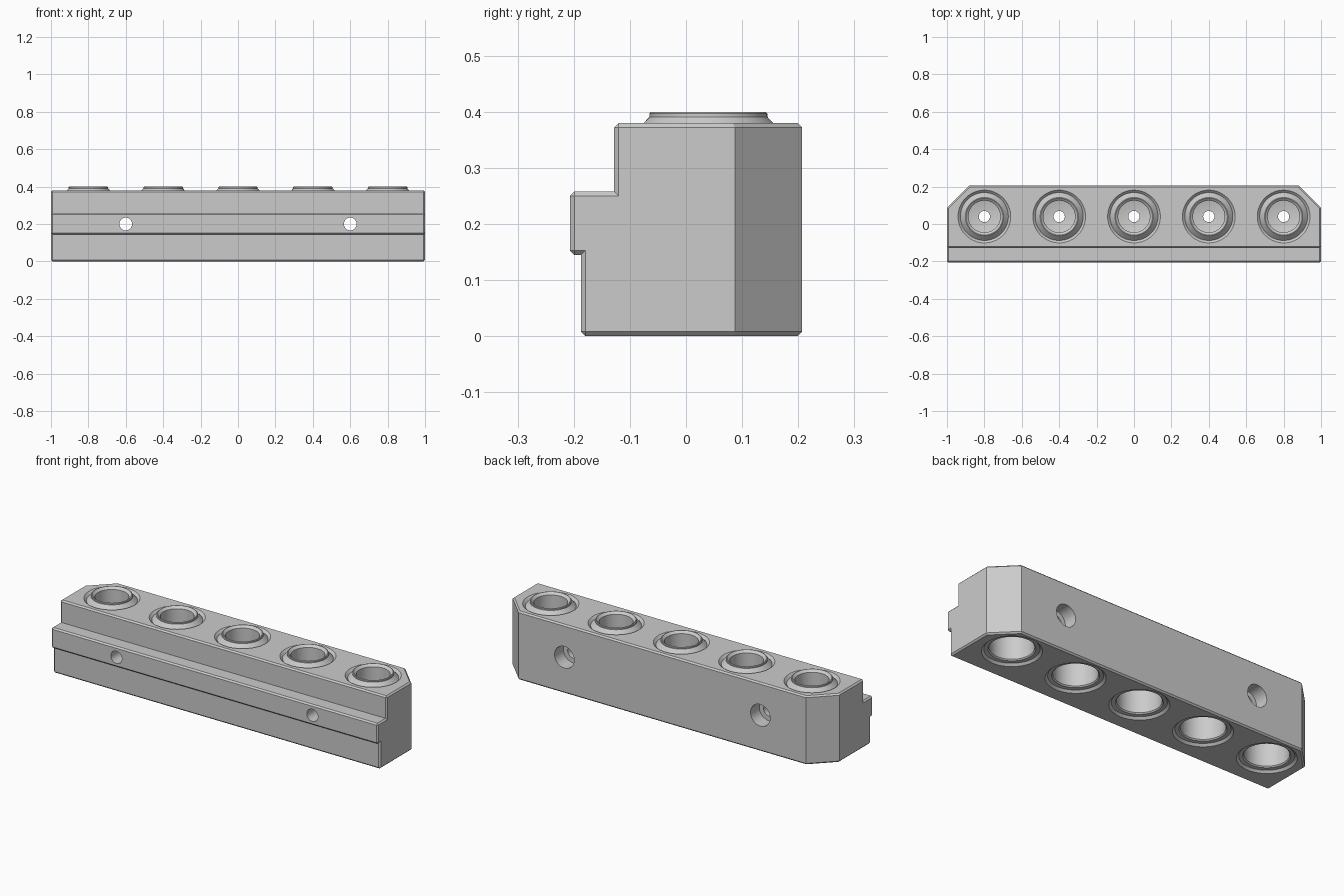
import bpy, bmesh, math
from mathutils import Matrix, Vector

if "Cube" in bpy.data.objects:
    bpy.data.objects.remove(bpy.data.objects["Cube"])

grey = bpy.data.materials.new("satin grey")
grey.use_nodes = True
grey.diffuse_color = (0.6, 0.6, 0.6, 1)
grey.node_tree.nodes["Principled BSDF"].inputs["Base Color"].default_value = (0.6, 0.6, 0.6, 1)


def to_object(name, bm):
    bmesh.ops.recalc_face_normals(bm, faces=bm.faces)
    mesh = bpy.data.meshes.new(name)
    bm.to_mesh(mesh)
    bm.free()
    mesh.materials.append(grey)
    obj = bpy.data.objects.new(name, mesh)
    bpy.context.collection.objects.link(obj)
    return obj


def lathe(name, profile, places, steps=64, turn=Matrix()):
    """Solid of revolution from (radius, height) pairs, repeated at each place."""
    bm = bmesh.new()
    for place in places:
        rings = []
        for r, z in profile:
            rings.append([bm.verts.new(turn @ Vector((r * math.cos(a), r * math.sin(a), z)) + Vector(place))
                          for a in (math.tau * i / steps for i in range(steps))])
        for low, high in zip(rings, rings[1:]):
            for i in range(steps):
                j = (i + 1) % steps
                bm.faces.new((low[i], low[j], high[j], high[i]))
        bm.faces.new(rings[0])
        bm.faces.new(rings[-1])
    return to_object(name, bm)


def combine(target, tool, operation):
    mod = target.modifiers.new(operation, 'BOOLEAN')
    mod.operation, mod.object, mod.solver = operation, tool, 'EXACT'
    bpy.context.view_layer.objects.active = target
    bpy.ops.object.modifier_apply(modifier=mod.name)
    bpy.data.objects.remove(tool)


# Stepped block, extruded along x
section = [(-.187, 0), (.207, 0), (.207, .38), (-.128, .38),
           (-.128, .258), (-.207, .258), (-.207, .145), (-.187, .145)]
bm = bmesh.new()
end = bm.faces.new([bm.verts.new((-1, y, z)) for y, z in section])
ext = bmesh.ops.extrude_face_region(bm, geom=[end])
bmesh.ops.translate(bm, vec=(2, 0, 0), verts=[v for v in ext["geom"] if isinstance(v, bmesh.types.BMVert)])
bmesh.ops.recalc_face_normals(bm, faces=bm.faces)

# Cut off both back corners
for side in (-1, 1):
    cut = bmesh.ops.bisect_plane(bm, geom=bm.verts[:] + bm.edges[:] + bm.faces[:],
                                 plane_co=(side, .087, 0), plane_no=(side, 1, 0), clear_outer=True)
    bmesh.ops.contextual_create(bm, geom=[e for e in cut["geom_cut"] if isinstance(e, bmesh.types.BMEdge)])
bmesh.ops.recalc_face_normals(bm, faces=bm.faces)


def wants_chamfer(edge):
    upright = abs(edge.verts[0].co.z - edge.verts[1].co.z) > .01
    at_back = edge.verts[0].co.y > 0 and edge.verts[1].co.y > 0
    return edge.calc_face_angle_signed(0) > .1 and not (upright and at_back)


bmesh.ops.bevel(bm, geom=[e for e in bm.edges if wants_chamfer(e)], offset=.008,
                segments=1, affect='EDGES', profile=.5)
block = to_object("socket_rail", bm)

# Five raised collars, each in a shallow groove, with bores from above and below
sockets = [(x * .4, .04, 0) for x in range(-2, 3)]
combine(block, lathe("groove_cutter", [(.128, .367), (.142, .381)], sockets), 'DIFFERENCE')
combine(block, lathe("collars", [(.1, .34), (.129, .366), (.105, .391), (.105, .397), (.102, .4)],
                     sockets), 'UNION')
combine(block, lathe("upper_bore_cutter", [(.04, .19), (.085, .2), (.085, .388), (.1, .401)], sockets), 'DIFFERENCE')
combine(block, lathe("lower_bore_cutter", [(.148, -.001), (.135, .012), (.116, .014), (.11, .02), (.11, .16)],
                     sockets), 'DIFFERENCE')
combine(block, lathe("drain_cutter", [(.03, .1), (.03, .25)], sockets, 32), 'DIFFERENCE')

# Two screw holes from front to back, counterbored at the back
to_back = Matrix.Rotation(-math.pi / 2, 3, 'X')
screws = [(-.6, 0, .2), (.6, 0, .2)]
combine(block, lathe("screw_cutter", [(.034, -.3), (.034, .13), (.06, .13), (.06, .3)],
                     screws, 40, to_back), 'DIFFERENCE')

# Smooth round walls, crisp edges
bpy.ops.object.select_all(action='DESELECT')
block.select_set(True)
bpy.context.view_layer.objects.active = block
bpy.ops.object.shade_smooth_by_angle(angle=math.radians(25))
